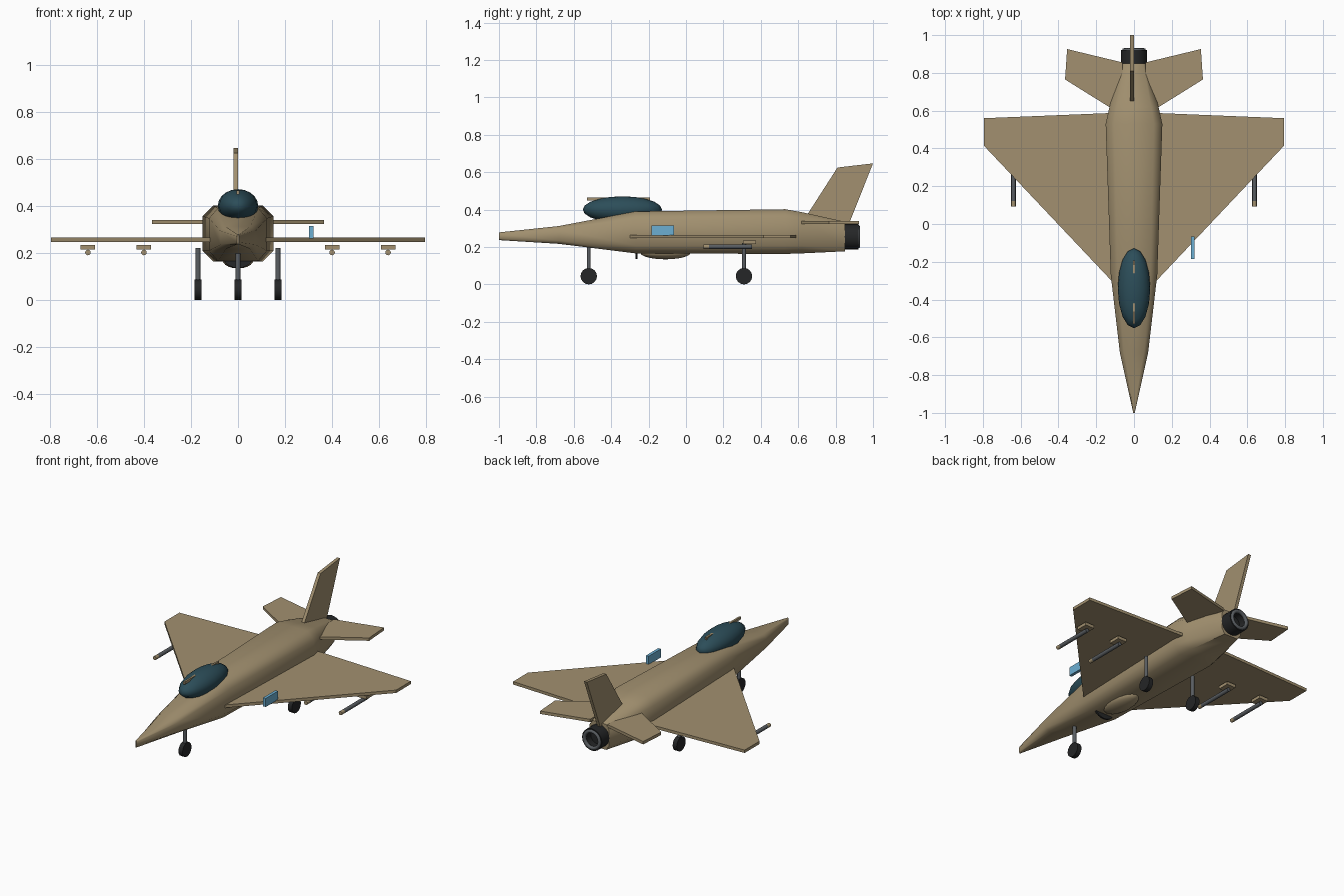
import bpy, bmesh, math
from mathutils import Matrix, Vector

if "Cube" in bpy.data.objects:
    bpy.data.objects.remove(bpy.data.objects["Cube"])


def material(name, rgb):
    m = bpy.data.materials.new(name)
    m.diffuse_color = (*rgb, 1)
    m.use_nodes = True
    m.node_tree.nodes["Principled BSDF"].inputs["Base Color"].default_value = m.diffuse_color
    return m


TAN = material("tan", (0.36, 0.28, 0.16))
GLASS = material("dark_glass", (0.025, 0.075, 0.10))
BLACK = material("black", (0.018, 0.019, 0.02))
GREY = material("grey", (0.10, 0.11, 0.12))
BLUE = material("blue", (0.15, 0.43, 0.65))


def finish(name, bm, mat, smooth=None):
    bmesh.ops.recalc_face_normals(bm, faces=bm.faces)
    mesh = bpy.data.meshes.new(name)
    bm.to_mesh(mesh)
    bm.free()
    mesh.materials.append(mat)
    ob = bpy.data.objects.new(name, mesh)
    bpy.context.collection.objects.link(ob)
    if smooth:
        bpy.ops.object.select_all(action='DESELECT')
        ob.select_set(True)
        bpy.context.view_layer.objects.active = ob
        bpy.ops.object.shade_smooth_by_angle(angle=math.radians(smooth))
    return ob


def loft(name, rings, mat, smooth=None, caps=True):
    bm = bmesh.new()
    loops = [[bm.verts.new(p) for p in r] for r in rings]
    n = len(rings[0])
    for a, b in zip(loops, loops[1:]):
        for i in range(n):
            bm.faces.new((a[i], a[(i + 1) % n], b[(i + 1) % n], b[i]))
    if caps:
        bm.faces.new(loops[0])
        bm.faces.new(loops[-1])
    return finish(name, bm, mat, smooth)


def slab(name, outline, offset, mat=TAN):
    # Flat panel: outline extruded by an offset vector
    return loft(name, [outline, [Vector(p) + Vector(offset) for p in outline]], mat)


def box(name, lo, hi, mat):
    (x0, y0, z0), (x1, y1, z1) = lo, hi
    return slab(name, [(x0, y0, z0), (x1, y0, z0), (x1, y1, z0), (x0, y1, z0)],
                (0, 0, z1 - z0), mat)


def rod(name, a, b, r, mat, seg=16):
    a, b = Vector(a), Vector(b)
    bm = bmesh.new()
    rot = (b - a).to_track_quat('Z', 'Y').to_matrix().to_4x4()
    bmesh.ops.create_cone(bm, cap_ends=True, segments=seg, radius1=r, radius2=r,
                          depth=(b - a).length, matrix=Matrix.Translation((a + b) / 2) @ rot)
    return finish(name, bm, mat, 40)


def ellipsoid(name, centre, radii, mat, u=16, v=10):
    bm = bmesh.new()
    bmesh.ops.create_uvsphere(bm, u_segments=u, v_segments=v, radius=1,
                              matrix=Matrix.Translation(centre) @ Matrix.Diagonal((*radii, 1)))
    return finish(name, bm, mat, 60)


# Fuselage: chamfered sections (y, half width, bottom, top)
sections = [(-1.0, 0.004, 0.237, 0.278), (-0.68, 0.075, 0.217, 0.312),
            (-0.27, 0.123, 0.166, 0.390), (0.53, 0.150, 0.163, 0.402),
            (0.62, 0.130, 0.166, 0.386), (0.85, 0.067, 0.177, 0.335)]
rings = []
for y, w, b, t in sections:
    c, d = 0.70 * w, 0.19 * (t - b)
    rings.append([(-c, y, t), (c, y, t), (w, y, t - d), (w, y, b + d),
                  (c, y, b), (-c, y, b), (-w, y, b + d), (-w, y, t - d)])
loft("fuselage", rings, TAN, 50)

# Canopy and its spine frame
ellipsoid("canopy", (0, -0.34, 0.40), (0.086, 0.212, 0.071), GLASS)
box("canopy_frame", (-0.006, -0.53, 0.449), (0.006, -0.193, 0.465), TAN)

# Wings, tailplanes, main gear and stores on both sides
for side, s in (("right", 1), ("left", -1)):
    slab(side + "_wing", [(s * 0.11, -0.31, 0.247), (s * 0.795, 0.415, 0.247),
                          (s * 0.795, 0.56, 0.247), (s * 0.11, 0.588, 0.247)], (0, 0, 0.018))
    slab(side + "_tailplane", [(s * 0.06, 0.575, 0.322), (s * 0.365, 0.765, 0.322),
                               (s * 0.354, 0.926, 0.322), (s * 0.06, 0.855, 0.322)], (0, 0, 0.018))
    for place, x in (("inner", 0.40), ("outer", 0.638)):
        x *= s
        tag = f"{side}_{place}_"
        box(tag + "pylon", (x - 0.031, 0.305, 0.215), (x + 0.031, 0.375, 0.234), TAN)
        rod(tag + "missile", (x, 0.122, 0.202), (x, 0.352, 0.202), 0.012, GREY, 12)
        rod(tag + "missile_tip", (x, 0.093, 0.202), (x, 0.122, 0.202), 0.012, TAN, 12)

# Tail fin
slab("tail_fin", [(-0.02, 0.64, 0.36), (-0.02, 0.81, 0.625),
                  (-0.02, 1.0, 0.647), (-0.02, 0.87, 0.32)], (0.02, 0, 0))


# Engine nozzle: hollow shell with a lip ring
def circle(r, y, z=0.255, n=20):
    return [(r * math.cos(i * math.tau / n), y, z + r * math.sin(i * math.tau / n))
            for i in range(n)]


loft("nozzle", [circle(0.068, 0.845), circle(0.068, 0.922), circle(0.045, 0.922),
                circle(0.045, 0.87)], BLACK, 40)
lip = [circle(0.052 + 0.011 * math.cos(a), 0.92 + 0.011 * math.sin(a))
       for a in (i * math.tau / 8 for i in range(9))]
loft("nozzle_lip", lip, GREY, 60, caps=False)

# Belly fairing and front intake disc
ellipsoid("belly_fairing", (0, -0.11, 0.17), (0.066, 0.135, 0.036), TAN)
intake = [[(x, y, 0.18 + (z - 0.255) * 0.7) for x, _, z in circle(0.062, y)]
          for y in (-0.27, -0.26)]
loft("intake_lip", intake, BLACK, 40)

# Landing gear
for name, x, y, top in (("nose", 0, -0.52, 0.25), ("right", 0.17, 0.31, 0.222),
                        ("left", -0.17, 0.31, 0.222)):
    rod(name + "_strut", (x, y, 0.045), (x, y, top), 0.0105, GREY, 12)
    rod(name + "_wheel", (x - 0.014, y, 0.044), (x + 0.014, y, 0.044), 0.044, BLACK)

# Blue marker box on the right leading edge
box("blue_sensor", (0.302, -0.185, 0.262), (0.320, -0.065, 0.315), BLUE)
